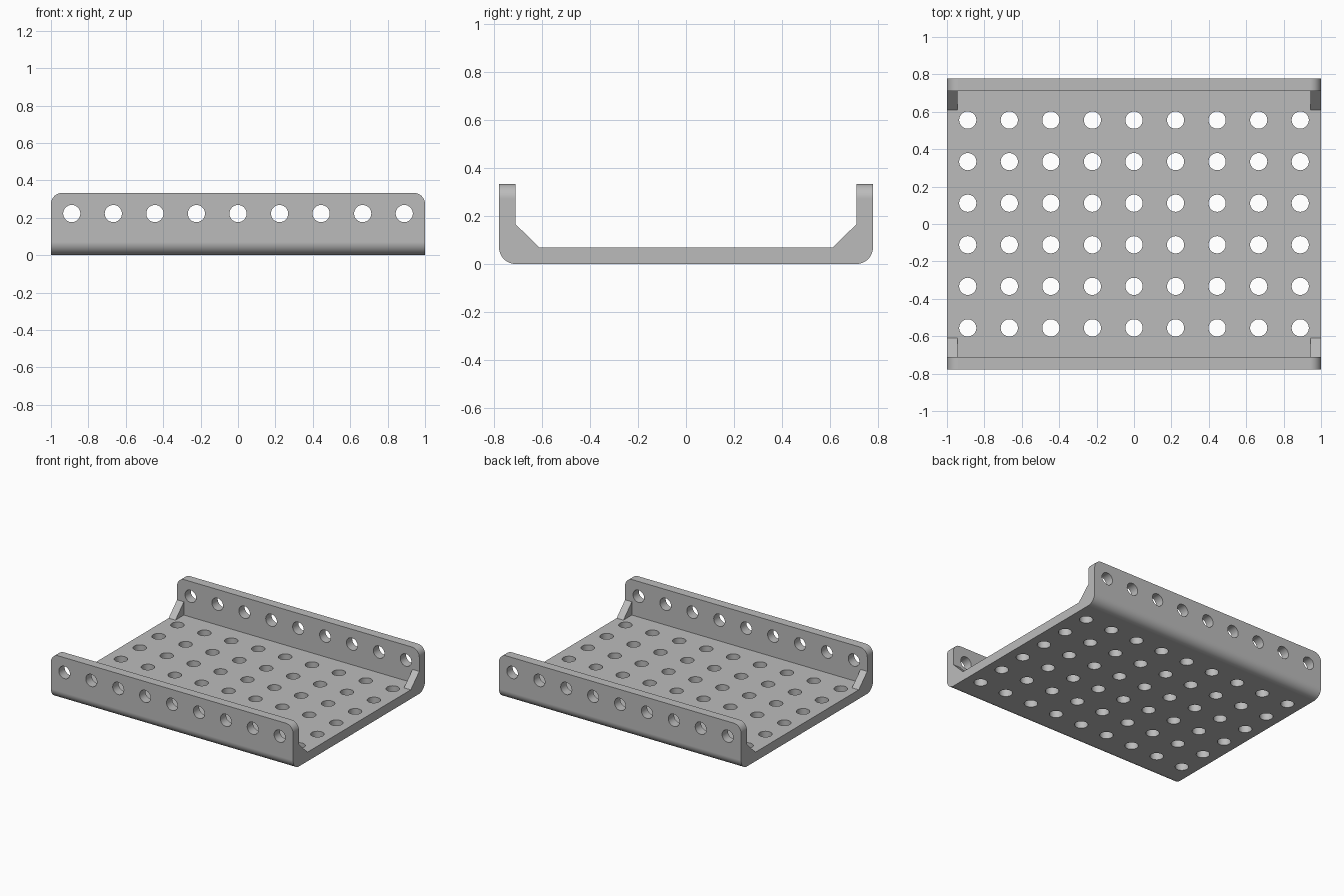
import bpy, bmesh, math
from mathutils import Matrix, Vector

cube = bpy.data.objects.get("Cube")
if cube:
    bpy.data.objects.remove(cube, do_unlink=True)

HALF_X, HALF_Y, HEIGHT, WALL = 1.0, 0.778, 0.333, 0.068
BEND, CORNER, PITCH, HOLE = 0.07, 0.06, 2 / 9, 0.046
INNER = HALF_Y - WALL

steel = bpy.data.materials.new("plain_grey")
steel.use_nodes = True
grey = (0.5, 0.5, 0.5, 1)
steel.diffuse_color = grey
steel.node_tree.nodes["Principled BSDF"].inputs["Base Color"].default_value = grey


def make_object(name, bm):
    bmesh.ops.recalc_face_normals(bm, faces=bm.faces)
    mesh = bpy.data.meshes.new(name)
    bm.to_mesh(mesh)
    bm.free()
    mesh.materials.append(steel)
    obj = bpy.data.objects.new(name, mesh)
    bpy.context.collection.objects.link(obj)
    return obj


def extrude_x(bm, profile, x0, x1):
    """Sweep a (y, z) profile along x."""
    face = bm.faces.new([bm.verts.new((x0, y, z)) for y, z in profile])
    result = bmesh.ops.extrude_face_region(bm, geom=[face])
    verts = [v for v in result["geom"] if isinstance(v, bmesh.types.BMVert)]
    bmesh.ops.translate(bm, verts=verts, vec=(x1 - x0, 0, 0))


# Channel tray: half profile from the bottom bend to the inner corner, mirrored
half = []
for i in range(13):
    a = math.pi / 2 * i / 12
    half.append((HALF_Y - BEND + BEND * math.sin(a), BEND - BEND * math.cos(a)))
half += [(HALF_Y, HEIGHT), (INNER, HEIGHT), (INNER, WALL)]
profile = half + [(-y, z) for y, z in reversed(half)]
bm = bmesh.new()
extrude_x(bm, profile, -HALF_X, HALF_X)

# Round the upper corners of both flanges
corners = [e for e in bm.edges if all(
    abs(v.co.z - HEIGHT) < 1e-4 for v in e.verts)
    and abs(e.verts[0].co.x - e.verts[1].co.x) < 1e-4]
bmesh.ops.bevel(bm, geom=corners, offset=CORNER, segments=8,
                profile=0.5, affect='EDGES')
tray = make_object("perforated_tray", bm)

# Hole cutters: a grid through the floor and a row through the flanges
bm = bmesh.new()


def add_cutter(x, y, z, depth, rotation):
    bmesh.ops.create_cone(bm, cap_ends=True, segments=32, radius1=HOLE,
                          radius2=HOLE, depth=depth,
                          matrix=Matrix.Translation((x, y, z)) @ rotation)


upright = Matrix.Identity(4)
sideways = Matrix.Rotation(math.pi / 2, 4, 'X')
for column in range(-4, 5):
    for row in range(6):
        add_cutter(column * PITCH, (row - 2.5) * PITCH, WALL / 2, 0.12, upright)
    for side in (-1, 1):
        add_cutter(column * PITCH, side * (HALF_Y - WALL / 2), PITCH, 0.12, sideways)
cutter = make_object("hole_cutter", bm)
cutter.hide_render = True

drill = tray.modifiers.new("Holes", 'BOOLEAN')
drill.operation = 'DIFFERENCE'
drill.solver = 'EXACT'
drill.object = cutter
bpy.context.view_layer.objects.active = tray
tray.select_set(True)
bpy.ops.object.modifier_apply(modifier=drill.name)
bpy.data.objects.remove(cutter, do_unlink=True)
bpy.ops.object.shade_smooth_by_angle(angle=math.radians(30))
weighted = tray.modifiers.new("Flat panels", 'WEIGHTED_NORMAL')
weighted.keep_sharp = True

# Triangular gussets in the four inner corners, flush with the ends
for end_name, end in (("left", 1), ("right", -1)):
    for side_name, side in (("front", -1), ("back", 1)):
        bm = bmesh.new()
        triangle = [(side * INNER, WALL), (side * 0.61, WALL), (side * INNER, 0.167)]
        extrude_x(bm, triangle, end * (HALF_X - 0.056), end * HALF_X)
        make_object(f"{side_name}_{end_name}_gusset", bm)
